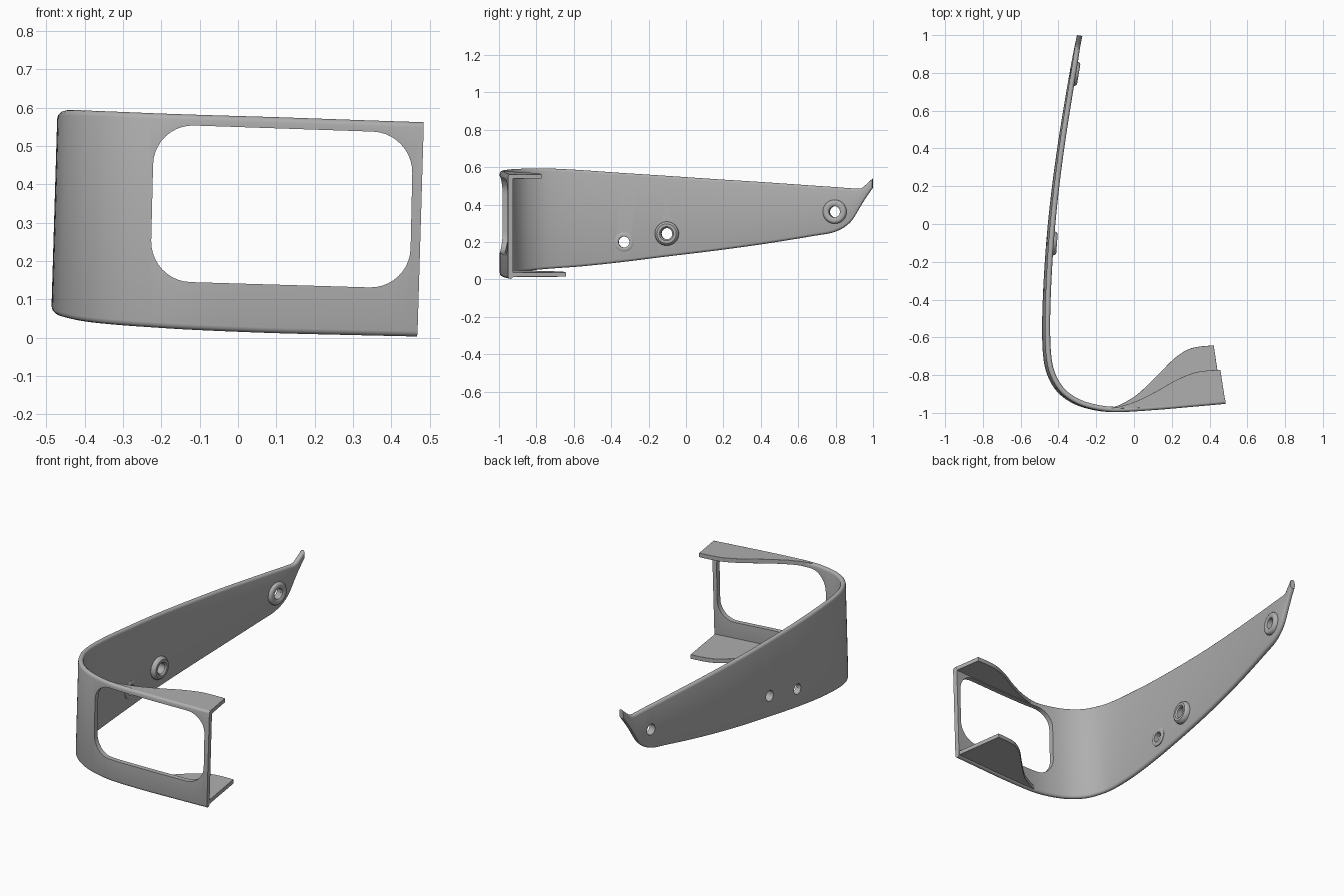
import bpy, bmesh, math
from mathutils import Vector, Matrix

if "Cube" in bpy.data.objects:
    bpy.data.objects.remove(bpy.data.objects["Cube"])

grey = bpy.data.materials.new("plain_grey")
grey.use_nodes = True
grey.diffuse_color = (0.43, 0.43, 0.43, 1)
grey.node_tree.nodes["Principled BSDF"].inputs["Base Color"].default_value = (0.43, 0.43, 0.43, 1)

THICK = 0.028
LEAN = 0.03


def spline(points, steps):
    """Smooth curve through the points."""
    pts = [Vector(p) for p in points]
    pts = [2 * pts[0] - pts[1]] + pts + [2 * pts[-1] - pts[-2]]
    out = []
    for a, b, c, d in zip(pts, pts[1:], pts[2:], pts[3:]):
        for i in range(steps):
            t = i / steps
            out.append(0.5 * (2 * b + (c - a) * t + (2 * a - 5 * b + 4 * c - d) * t * t
                              + (3 * b - a - 3 * c + d) * t ** 3))
    return out + [pts[-2]]


def finish(name, bm):
    bmesh.ops.recalc_face_normals(bm, faces=bm.faces)
    mesh = bpy.data.meshes.new(name)
    bm.to_mesh(mesh)
    bm.free()
    mesh.materials.append(grey)
    obj = bpy.data.objects.new(name, mesh)
    bpy.context.collection.objects.link(obj)
    return obj


def smooth(obj):
    bpy.ops.object.select_all(action="DESELECT")
    obj.select_set(True)
    bpy.context.view_layer.objects.active = obj
    bpy.ops.object.shade_smooth_by_angle(angle=math.radians(35))


def skin(bm, rings, closed=False):
    """Join rings of points with quads, capped unless closed."""
    rows = [[bm.verts.new(p) for p in ring] for ring in rings]
    pairs = list(zip(rows, rows[1:]))
    if closed:
        pairs.append((rows[-1], rows[0]))
    else:
        bm.faces.new(rows[0])
        bm.faces.new(rows[-1])
    for r, s in pairs:
        for i in range(len(r)):
            j = (i + 1) % len(r)
            bm.faces.new((r[i], r[j], s[j], s[i]))


# Curved band: outer x, y, bottom edge and top edge along its length
path = spline([
    (0.477, -0.952, 0.003, 0.562), (0.30, -0.968, 0.007, 0.568),
    (0.10, -0.985, 0.012, 0.575), (-0.10, -0.996, 0.020, 0.581),
    (-0.22, -0.982, 0.027, 0.585), (-0.32, -0.948, 0.034, 0.589),
    (-0.40, -0.888, 0.042, 0.592), (-0.452, -0.80, 0.052, 0.594),
    (-0.474, -0.70, 0.060, 0.592), (-0.48, -0.55, 0.071, 0.584),
    (-0.475, -0.35, 0.092, 0.570), (-0.46, -0.10, 0.123, 0.554),
    (-0.436, 0.15, 0.153, 0.537), (-0.401, 0.42, 0.19, 0.520),
    (-0.36, 0.68, 0.232, 0.502), (-0.34, 0.80, 0.255, 0.494),
    (-0.327, 0.88, 0.305, 0.488), (-0.319, 0.935, 0.390, 0.487),
    (-0.313, 0.97, 0.445, 0.512), (-0.308, 1.0, 0.487, 0.540)], 5)


def inward(i):
    d = path[min(i + 1, len(path) - 1)] - path[max(i - 1, 0)]
    return Vector((d[1], -d[0], 0)).normalized()


rings = []
for i, (x, y, low, high) in enumerate(path):
    n, ring, r = inward(i), [], THICK / 2
    for end, side in ((low + r, 1), (high - r, -1)):
        for k in range(7):
            a = math.pi * k / 6
            off = r - side * r * math.cos(a)
            z = end - side * r * math.sin(a)
            ring.append(Vector((x + LEAN * (z - 0.3), y, z)) + n * off)
    rings.append(ring)
bm = bmesh.new()
skin(bm, rings)
band = finish("curved_band", bm)


# Frames on the inner side wall, with z pointing inward
def wall_frame(y, z):
    i = min((k for k in range(len(path)) if path[k][0] < -0.2), key=lambda k: abs(path[k][1] - y))
    a, n = path[i], inward(i)
    slope = n.y / n.x
    x = a[0] - slope * (y - a[1]) + LEAN * (z - 0.3)
    pos = Vector((x, y, z)) + n * THICK
    return Matrix.Translation(pos) @ n.to_track_quat("Z", "Y").to_matrix().to_4x4()


# Name, y, z, hole radius, outer radius, height
bosses = [("front_boss", -0.33, 0.20, 0.029, 0.052, 0.007),
          ("middle_boss", -0.10, 0.245, 0.030, 0.064, 0.026),
          ("rear_boss", 0.80, 0.362, 0.030, 0.064, 0.018)]

# Window opening with rounded corners, plus the screw holes
corners = [Vector(c) for c in ((-0.219, 0.557), (0.457, 0.534), (0.448, 0.128), (-0.229, 0.148))]
outline = []
for i, c in enumerate(corners):
    u = (corners[i - 1] - c).normalized() * 0.105
    v = (corners[(i + 1) % 4] - c).normalized() * 0.105
    for k in range(11):
        t = k / 10
        outline.append(c + u * ((1 - t) ** 3 + 1.35 * (1 - t) ** 2 * t)
                       + v * (t ** 3 + 1.35 * t * t * (1 - t)))
bm = bmesh.new()
skin(bm, [[(p.x, y, p.y) for p in outline] for y in (-1.1, -0.85)])
for name, y, z, hole, outer, height in bosses:
    bmesh.ops.create_cone(bm, cap_ends=True, segments=32, radius1=hole, radius2=hole,
                          depth=0.2, matrix=wall_frame(y, z))
cutter = finish("opening_cutter", bm)
cutter.hide_render = True

cut = band.modifiers.new("openings", "BOOLEAN")
cut.operation = "DIFFERENCE"
cut.solver = "EXACT"
cut.object = cutter
bpy.context.view_layer.objects.active = band
bpy.ops.object.modifier_apply(modifier=cut.name)
bpy.data.objects.remove(cutter)
smooth(band)

# Raised rings around the holes
for name, y, z, hole, outer, height in bosses:
    frame = wall_frame(y, z)
    profile = [(outer, -0.008), (outer, height * 0.4), (outer - 0.005, height * 0.8),
               (outer - 0.012, height), (hole + 0.008, height), (hole, height * 0.7), (hole, -0.008)]
    bm = bmesh.new()
    skin(bm, [[frame @ Vector((r * math.cos(a), r * math.sin(a), h)) for r, h in profile]
              for a in (math.tau * k / 40 for k in range(40))], closed=True)
    smooth(finish(name, bm))


# Shelves behind the window, each following the slope of the band edge
def shelf(name, curve, front, base, slope, depth):
    edge = [tuple(p) for p in spline(curve, 6)] + front
    bm = bmesh.new()
    skin(bm, [[(x, y, base - slope * x + dz) for x, y in edge] for dz in (0, depth)])
    obj = finish(name, bm)
    bevel = obj.modifiers.new("soft_edge", "BEVEL")
    bevel.width = 0.004
    bevel.segments = 2
    bevel.limit_method = "ANGLE"
    bevel.angle_limit = math.radians(60)
    smooth(obj)


shelf("top_shelf", [(-0.14, -0.978), (-0.07, -0.965), (0.02, -0.935), (0.12, -0.885),
                    (0.22, -0.828), (0.31, -0.79), (0.38, -0.777), (0.457, -0.772)],
      [(0.483, -0.938), (0.3, -0.954), (0.1, -0.971)], 0.5775, 0.032, -0.024)
shelf("bottom_shelf", [(-0.14, -0.978), (-0.07, -0.955), (0.02, -0.9), (0.12, -0.805),
                       (0.21, -0.715), (0.28, -0.667), (0.34, -0.65), (0.422, -0.642)],
      [(0.466, -0.938), (0.3, -0.954), (0.1, -0.971)], 0.026, 0.027, 0.024)
